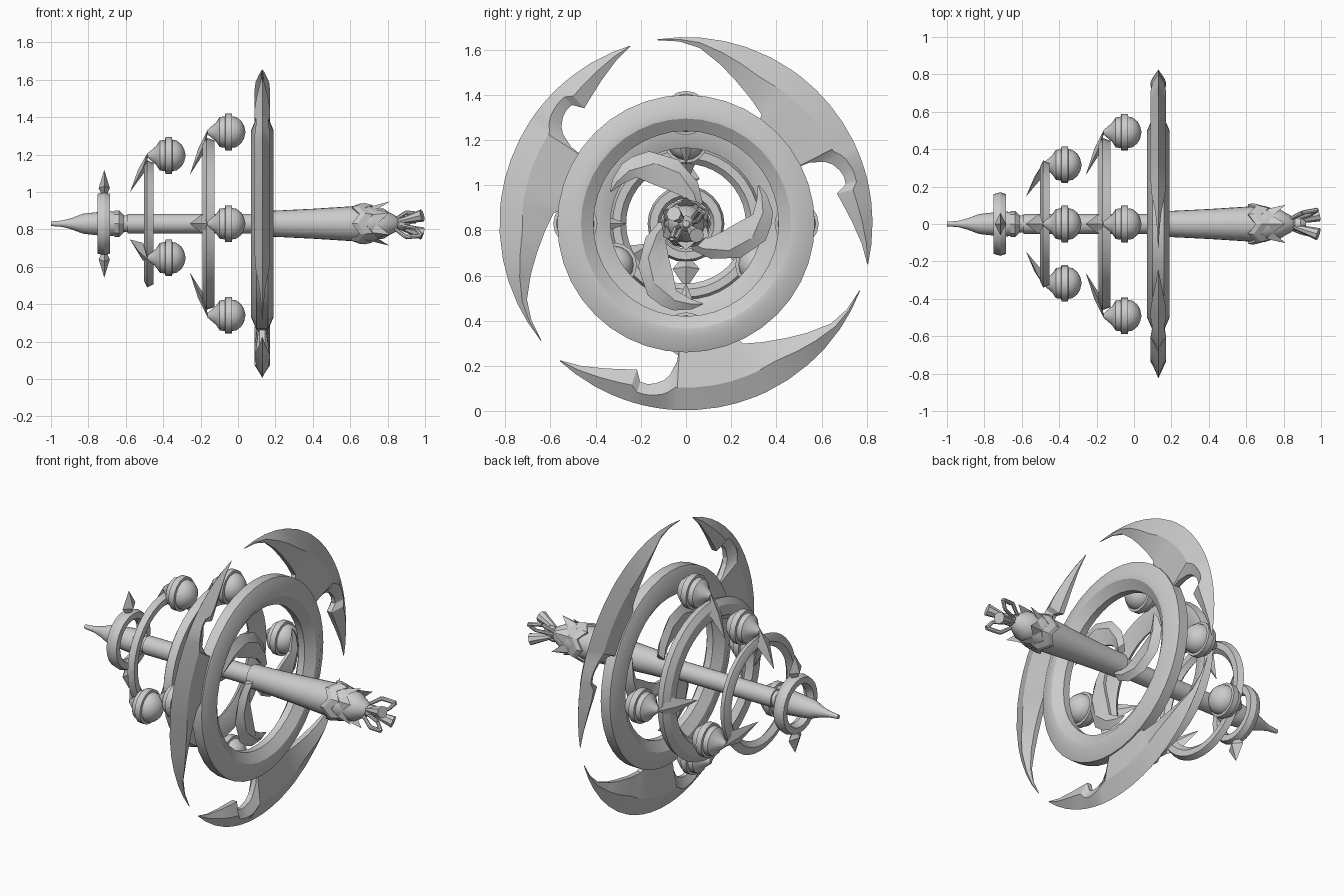
import bpy, bmesh, math
from mathutils import Vector, Matrix

if "Cube" in bpy.data.objects:
    bpy.data.objects.remove(bpy.data.objects["Cube"])

AXIS_Z = 0.83
metal = bpy.data.materials.new("grey_metal")
metal.diffuse_color = (0.6, 0.6, 0.6, 1)
metal.use_nodes = True
metal.node_tree.nodes["Principled BSDF"].inputs["Base Color"].default_value = metal.diffuse_color


def finish(name, bm, smooth=30):
    bmesh.ops.remove_doubles(bm, verts=bm.verts, dist=1e-5)
    bmesh.ops.recalc_face_normals(bm, faces=bm.faces)
    me = bpy.data.meshes.new(name)
    bm.to_mesh(me)
    bm.free()
    ob = bpy.data.objects.new(name, me)
    bpy.context.collection.objects.link(ob)
    ob.location.z = AXIS_Z
    me.materials.append(metal)
    bpy.ops.object.select_all(action='DESELECT')
    ob.select_set(True)
    bpy.context.view_layer.objects.active = ob
    bpy.ops.object.shade_smooth_by_angle(angle=math.radians(smooth))
    return ob


def polar(x, deg, r):
    a = math.radians(deg)
    return Vector((x, r * math.cos(a), r * math.sin(a)))


def lathe(name, profile, segs=24, closed=False, offset=(0, 0, 0)):
    """Revolve (x, radius) points about the x axis."""
    bm = bmesh.new()
    off = Vector(offset)
    rings = [[bm.verts.new(polar(x, 360 * i / segs, r) + off) for i in range(segs)] for x, r in profile]
    n = len(rings)
    for k in range(n if closed else n - 1):
        a, b = rings[k], rings[(k + 1) % n]
        for i in range(segs):
            j = (i + 1) % segs
            bm.faces.new((a[i], a[j], b[j], b[i]))
    if not closed:
        bm.faces.new(rings[0])
        bm.faces.new(rings[-1])
    return finish(name, bm)


def blade(name, sections, turn, x, thick, crease):
    """Curved blade from (angle, outer, inner) sections with a raised crease on both sides."""
    bm = bmesh.new()
    rows = []
    for deg, ro, ri in sections:
        w = ro - ri
        d = min(crease, w * 0.5)
        h = thick * min(1, w / (crease * 1.2))
        e = h * 0.35
        pts = [(0, ro), (h, ro - d), (e, ri), (-e, ri), (-h, ro - d)]
        rows.append([bm.verts.new(polar(x + dx, deg + turn, r)) for dx, r in pts])
    for a, b in zip(rows, rows[1:]):
        for i in range(5):
            j = (i + 1) % 5
            bm.faces.new((a[i], a[j], b[j], b[i]))
    bm.faces.new(rows[0])
    bm.faces.new(rows[-1])
    return finish(name, bm, 20)


def hull(name, pts, turn=0):
    bm = bmesh.new()
    for p in pts:
        bm.verts.new(p)
    bmesh.ops.convex_hull(bm, input=bm.verts)
    bm.transform(Matrix.Rotation(math.radians(turn), 4, 'X'))
    return finish(name, bm, 10)


def rod(name, pts, radii, segs=8):
    """Tapered rod through a list of points."""
    bm = bmesh.new()
    for p, q, r1, r2 in zip(pts, pts[1:], radii, radii[1:]):
        d = q - p
        m = Matrix.Translation((p + q) / 2) @ d.to_track_quat('Z', 'Y').to_matrix().to_4x4()
        bmesh.ops.create_cone(bm, cap_ends=True, segments=segs, radius1=r1, radius2=r2,
                              depth=d.length, matrix=m)
    return finish(name, bm)


# Central shaft, pointed end and grip
lathe("pointed_tip", [(-1, .012), (-.94, .017), (-.89, .03), (-.83, .053), (-.77, .06), (-.69, .068),
                      (-.65, .062), (-.64, .045), (-.59, .045)])
lathe("tip_collar", [(-.67, .03), (-.66, .07), (-.635, .07), (-.61, .045)], 8)
lathe("thin_shaft", [(-.59, .053), (.13, .053)])
lathe("grip", [(.1, .068), (.2, .07), (.4, .08), (.62, .094), (.7, .096), (.75, .08)])
lathe("pommel", [(.68, .07), (.72, .085), (.78, .08), (.81, .06), (.84, .045), (.86, .02)], 16)

# Zigzag collar and leaf points around the pommel
bm = bmesh.new()
N = 12
rows = []
for i in range(N):
    s = .02 if i % 2 else -.02
    rows.append([bm.verts.new(polar(x + s, 30 * i, r)) for x, r in
                 [(.63, .09), (.63, .107), (.66, .11), (.70, .1), (.70, .085)]])
for i in range(N):
    a, b = rows[i], rows[(i + 1) % N]
    for k in range(5):
        m = (k + 1) % 5
        bm.faces.new((a[k], a[m], b[m], b[k]))
finish("zigzag_collar", bm, 15)
for i in range(6):
    hull("pommel_leaf", [(.68, 0, .085), (.75, .04, .08), (.75, -.04, .08), (.76, 0, .1), (.81, 0, .118)], 60 * i)

# Flared prongs and bent loops on the end
for deg in (141, -48):
    rod("flared_prong", [polar(.84, deg, .012), polar(.985, deg, .07)], [.01, .034])
for deg in (33, 225):
    rod("bent_loop", [polar(.83, deg, .03), polar(.9, deg + 12, .085), polar(.98, deg, .09),
                      polar(.95, deg - 20, .055), polar(.85, deg - 30, .02)], [.01, .012, .012, .01, .01])
lathe("end_bead", [(.84, .015), (.86, .033), (.89, .036), (.92, .015)], 12)

# Small front ring with two leaf points
lathe("small_ring", [(-.715, .17), (-.685, .16), (-.685, .125), (-.715, .11), (-.75, .125), (-.75, .16)], 24, True)
for turn in (0, 180):
    hull("small_ring_point", [(-.715, 0, .13), (-.745, 0, .19), (-.685, 0, .19),
                              (-.715, .06, .2), (-.715, -.06, .2), (-.715, 0, .288)], turn)


def orb_ring(name, x, radius, width, inner, orb_r, angles):
    """Bevelled ring carrying orbs, each with a slanted leaf below it."""
    w = width / 2
    lathe(name, [(x - w * .3, radius), (x + w, radius - .015), (x + w, radius - .05), (x, inner),
                 (x - w, inner + .03), (x - w, radius - .035)], 40, True)
    for deg in angles:
        lathe(name + "_orb", [(x - .005, .012), (x + .04, .05), (x + .06, .08), (x + .088, .084), (x + .09, .098),
                              (x + .125, .098), (x + .127, .084), (x + .15, .08), (x + .175, .06),
                              (x + .19, .035), (x + .197, .006)], 16, offset=polar(0, deg, orb_r))
        k = radius / .46 * .45 + .55
        t = radius + .04
        hull(name + "_leaf", [(x - .005, 0, t), (x - .03, .055, t - .09 * k), (x - .03, -.055, t - .09 * k),
                              (x - .055, 0, t - .1 * k), (x - .01, 0, t - .1 * k), (x - .1, 0, t - .24 * k)], deg - 90)


orb_ring("middle_ring", -.478, .34, .05, .265, .365, (90, 210, 330))
orb_ring("wide_ring", -.158, .46, .066, .335, .49, (0, 90, 180, 270))

# Large bevelled wheel ring
C = .13
lathe("wheel_ring", [(C + .03, .57), (C + .06, .5), (C + .058, .465), (C + .02, .41),
                     (C - .02, .41), (C - .058, .465), (C - .06, .5), (C - .03, .57)], 40, True)

# Three hooked outer blades
edge = [(-12.6, .822), (-6.5, .783), (.7, .735), (7, .70), (11.4, .681), (13.8, .728), (16.5, .73), (19, .721),
        (22, .70), (24, .673), (26.3, .61), (27, .53), (33, .515), (40, .51), (46, .51), (52, .51), (55.4, .588),
        (63, .625), (71.2, .673), (78, .722), (85.5, .78), (92, .807), (98.9, .822)]
for turn in (0, 120, 240):
    blade("outer_blade", [(a, .826, r) for a, r in edge], turn, C, .042, .1)

# Three swirling inner blades joining the hub
swirl = [(0, .365, .36), (-8, .38, .335), (-20, .388, .30), (-28, .38, .22), (-40, .36, .165),
         (-60, .285, .12), (-83, .19, .08), (-105, .12, .05)]
for turn in (157, 28, -78):
    blade("swirl_blade", swirl, turn, C, .025, .06)
